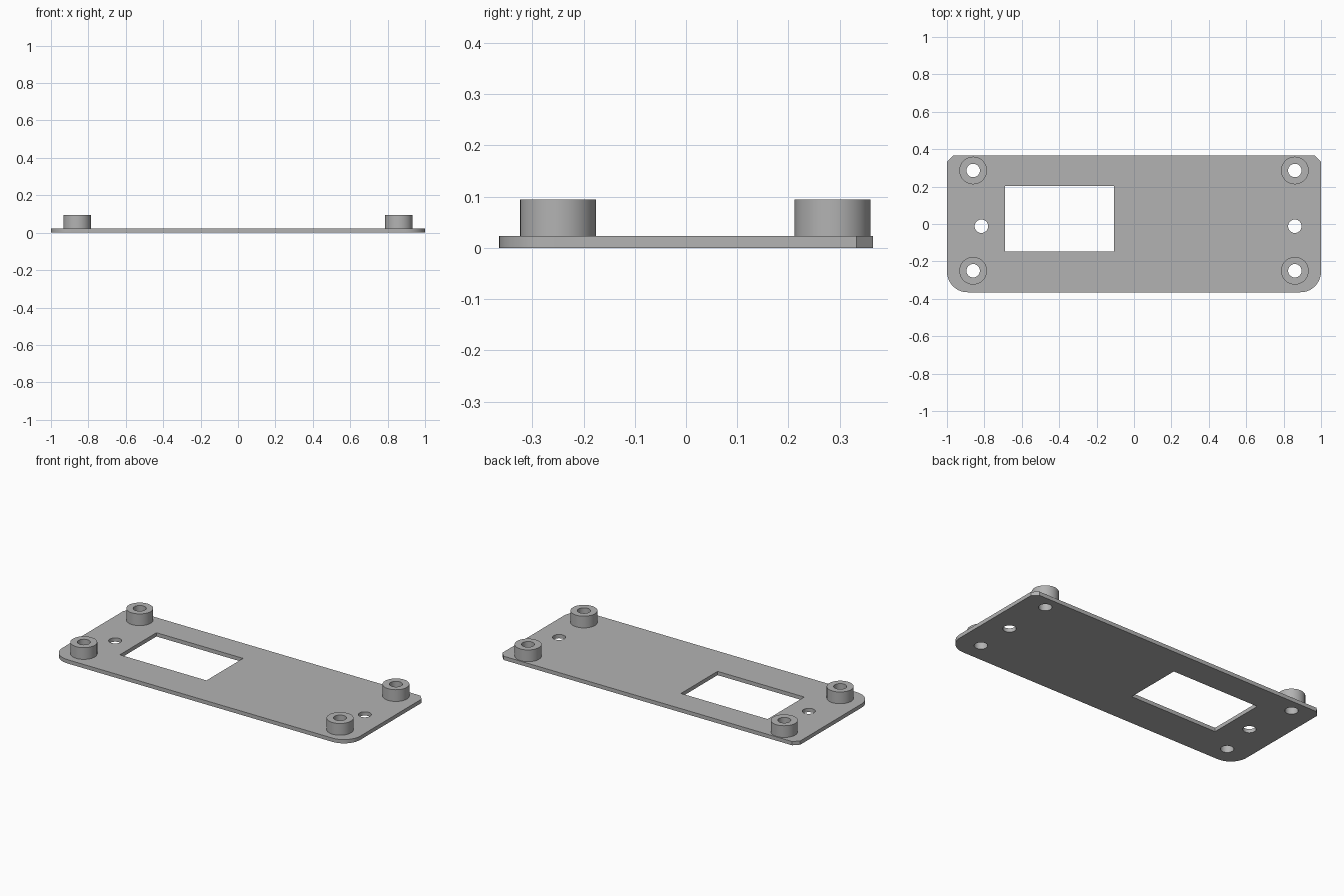
import bpy
from math import cos, sin, pi, radians

cube = bpy.data.objects.get("Cube")
if cube:
    bpy.data.objects.remove(cube, do_unlink=True)

PLATE_TOP, BOSS_TOP = 0.023, 0.094
HALF_X, HALF_Y = 1.0, 0.365
CORNER, CHAMFER = 0.11, 0.032
HOLE_R, BOSS_R = 0.036, 0.074
BOSS_X, BOSS_FRONT, BOSS_BACK = 0.86, -0.25, 0.286

grey = bpy.data.materials.new("plain grey")
grey.use_nodes = True
colour = (0.45, 0.45, 0.45, 1)
grey.diffuse_color = colour
grey.node_tree.nodes["Principled BSDF"].inputs["Base Color"].default_value = colour


def arc(cx, cy, r, start=0, sweep=2 * pi, steps=32, closed=True):
    count = steps if closed else steps + 1
    return [(cx + r * cos(start + sweep * i / steps),
             cy + r * sin(start + sweep * i / steps)) for i in range(count)]


def extruded(name, loops, bottom, top):
    """Solid from an outer outline followed by its hole outlines."""
    curve = bpy.data.curves.new(name, "CURVE")
    curve.dimensions = "2D"
    curve.fill_mode = "BOTH"
    curve.extrude = (top - bottom) / 2
    for loop in loops:
        spline = curve.splines.new("POLY")
        spline.points.add(len(loop) - 1)
        for point, (x, y) in zip(spline.points, loop):
            point.co = (x, y, 0, 1)
        spline.use_cyclic_u = True
    obj = bpy.data.objects.new(name, curve)
    bpy.context.collection.objects.link(obj)
    obj.location.z = (top + bottom) / 2
    bpy.ops.object.select_all(action="DESELECT")
    obj.select_set(True)
    bpy.context.view_layer.objects.active = obj
    bpy.ops.object.convert(target="MESH")
    obj = bpy.context.object
    obj.data.materials.clear()
    obj.data.materials.append(grey)
    bpy.ops.object.mode_set(mode="EDIT")
    bpy.ops.mesh.select_all(action="SELECT")
    bpy.ops.mesh.remove_doubles(threshold=0.0001)
    bpy.ops.mesh.normals_make_consistent(inside=False)
    bpy.ops.object.mode_set(mode="OBJECT")
    bpy.ops.object.shade_smooth_by_angle(angle=radians(30))
    return obj


bosses = {
    "front_left": (BOSS_X, BOSS_FRONT), "front_right": (-BOSS_X, BOSS_FRONT),
    "back_left": (BOSS_X, BOSS_BACK), "back_right": (-BOSS_X, BOSS_BACK),
}

# Plate outline: rounded front corners, chamfered back corners
cx, cy = HALF_X - CORNER, CORNER - HALF_Y
outline = arc(-cx, cy, CORNER, pi, pi / 2, 10, False)
outline += arc(cx, cy, CORNER, -pi / 2, pi / 2, 10, False)
outline += [(HALF_X, HALF_Y - CHAMFER), (HALF_X - CHAMFER, HALF_Y),
            (CHAMFER - HALF_X, HALF_Y), (-HALF_X, HALF_Y - CHAMFER)]

# Plate openings: window, boss holes and two extra screw holes
window = [(-0.69, -0.148), (-0.108, -0.148), (-0.108, 0.203), (-0.69, 0.203)]
hole_centres = list(bosses.values()) + [(-0.816, -0.012), (BOSS_X, -0.012)]
holes = [arc(x, y, HOLE_R) for x, y in hole_centres]
extruded("base_plate", [outline, window] + holes, 0, PLATE_TOP)

# Hollow round standoffs
for place, (x, y) in bosses.items():
    extruded(place + "_standoff", [arc(x, y, BOSS_R), arc(x, y, HOLE_R)],
             PLATE_TOP, BOSS_TOP)
